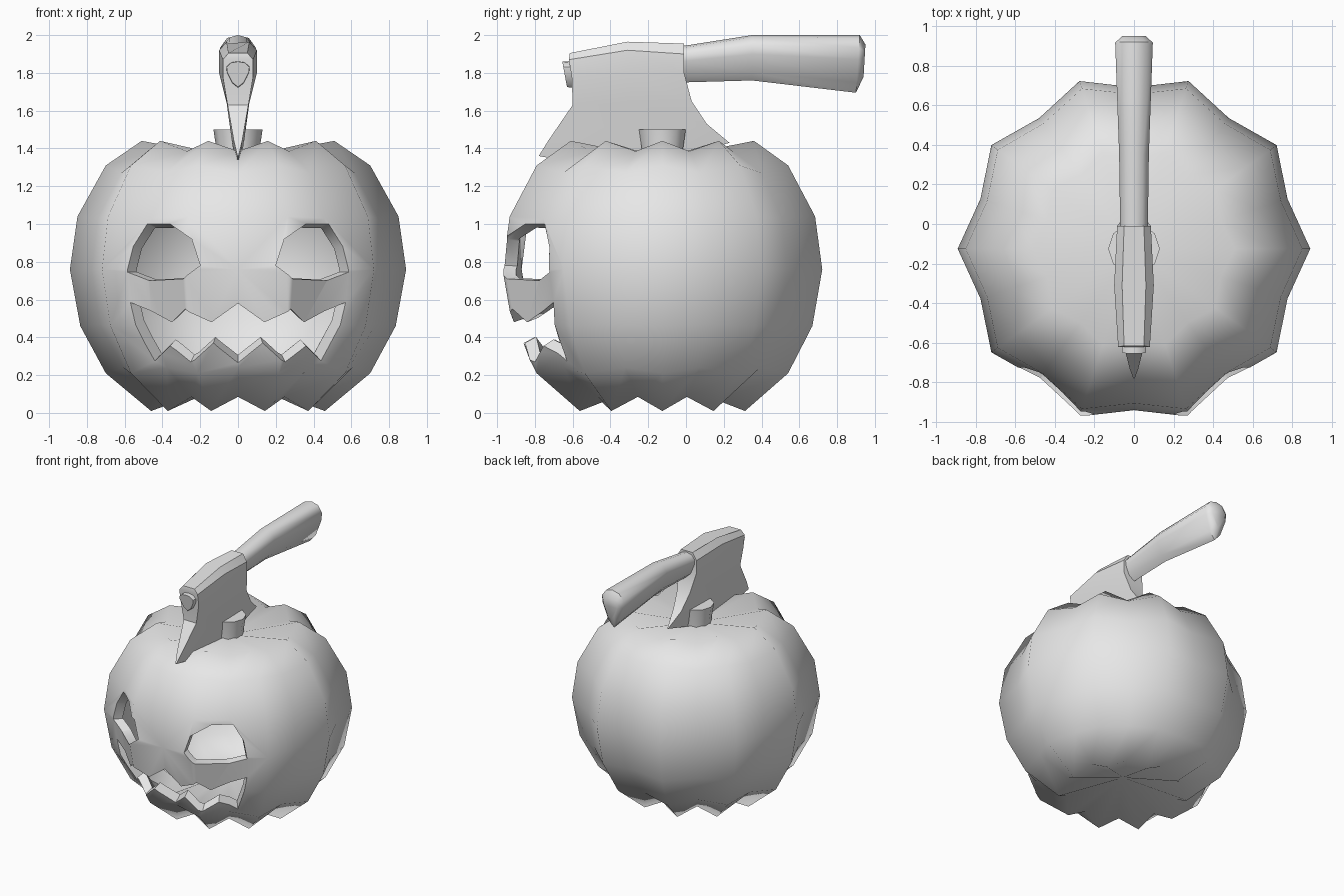
import bpy, bmesh, math
from mathutils import Vector
from mathutils.bvhtree import BVHTree

if "Cube" in bpy.data.objects:
    bpy.data.objects.remove(bpy.data.objects["Cube"])

grey = bpy.data.materials.new("plain_grey")
grey.diffuse_color = (0.8, 0.8, 0.8, 1)
grey.use_nodes = True
grey.node_tree.nodes["Principled BSDF"].inputs["Base Color"].default_value = grey.diffuse_color


def make(name, bm, angle=40):
    bmesh.ops.recalc_face_normals(bm, faces=bm.faces)
    me = bpy.data.meshes.new(name)
    bm.to_mesh(me)
    bm.free()
    ob = bpy.data.objects.new(name, me)
    bpy.context.collection.objects.link(ob)
    me.materials.append(grey)
    if angle:
        smooth(ob, angle)
    return ob


def smooth(ob, angle):
    bpy.ops.object.select_all(action='DESELECT')
    ob.select_set(True)
    bpy.context.view_layer.objects.active = ob
    bpy.ops.object.shade_smooth_by_angle(angle=math.radians(angle))


def loft(rings):
    """Closed solid through rings that have equal point counts."""
    bm = bmesh.new()
    rows = [[bm.verts.new(p) for p in ring] for ring in rings]
    n = len(rows[0])
    for a, b in zip(rows, rows[1:]):
        for i in range(n):
            j = (i + 1) % n
            bm.faces.new((a[i], a[j], b[j], b[i]))
    bm.faces.new(rows[0])
    bm.faces.new(rows[-1])
    return bm


# Pumpkin shell: ten lobes, alternating ridge and valley profiles
CY = -0.125
RIDGE = [(.46, .01), (.70, .21), (.835, .46), (.89, .76), (.85, 1.04), (.70, 1.31), (.51, 1.44)]
VALLEY = [(.42, .085), (.64, .24), (.77, .47), (.815, .76), (.78, 1.03), (.65, 1.27), (.46, 1.385)]
bm = bmesh.new()
cols = []
for k in range(20):
    a = math.radians(18 * k)
    prof = VALLEY if k % 2 else RIDGE
    cols.append([bm.verts.new((r * math.cos(a), CY + r * math.sin(a), z)) for r, z in prof])
bottom = bm.verts.new((0, CY, .18))
top = bm.verts.new((0, CY, 1.345))
for k in range(20):
    a, b = cols[k], cols[(k + 1) % 20]
    bm.faces.new((bottom, b[0], a[0]))
    bm.faces.new((top, a[-1], b[-1]))
    for i in range(6):
        bm.faces.new((a[i], b[i], b[i + 1], a[i + 1]))
bmesh.ops.recalc_face_normals(bm, faces=bm.faces)
tree = BVHTree.FromBMesh(bm)
pumpkin = make("pumpkin", bm, 0)
shell = pumpkin.modifiers.new("shell", 'SOLIDIFY')
shell.thickness = 0.07
shell.offset = -1

# Eye and mouth openings: prisms that narrow towards the pumpkin centre
CENTRE = Vector((0, CY, .76))


def opening(name, outline):
    rings = [[], []]
    for x, z in outline:
        hit = tree.ray_cast(Vector((x, -3, z)), Vector((0, 1, 0)))[0]
        d = hit - CENTRE
        for ring, y in zip(rings, (-1.15, -.55)):
            ring.append(CENTRE + d * ((y - CY) / d.y))
    ob = make(name, loft(rings), 0)
    ob.hide_render = True
    mod = pumpkin.modifiers.new(name, 'BOOLEAN')
    mod.operation = 'DIFFERENCE'
    mod.solver = 'EXACT'
    mod.object = ob
    return ob


eye = [(.2, .78), (.245, .92), (.36, 1.0), (.48, 1.0), (.555, .88), (.585, .745), (.47, .70), (.29, .71)]
lip = [(0, .58), (.14, .48), (.28, .55), (.35, .48), (.57, .585),
       (.44, .275), (.36, .355), (.25, .27), (.13, .37), (0, .265)]
mouth = lip + [(-x, z) for x, z in reversed(lip[1:-1])]
cutters = [opening("right_eye_cutter", eye),
           opening("left_eye_cutter", [(-x, z) for x, z in eye]),
           opening("mouth_cutter", mouth)]
bpy.context.view_layer.update()
carved = bpy.data.meshes.new_from_object(
    pumpkin.evaluated_get(bpy.context.evaluated_depsgraph_get()))
pumpkin.modifiers.clear()
pumpkin.data = carved
for c in cutters:
    bpy.data.objects.remove(c)
smooth(pumpkin, 60)

# Stem, flaring upwards
make("stem", loft([[(r * math.cos(i * math.pi / 5), CY + r * math.sin(i * math.pi / 5), z)
                    for i in range(10)] for r, z in ((.11, 1.33), (.115, 1.40), (.13, 1.5))]))

# Axe head: rows from top to cutting edge, each (y, z, half width) at front, middle, back
HEAD = [
    [(-.615, 1.905, .05), (-.31, 1.965, .06), (-.01, 1.955, .05)],
    [(-.62, 1.87, .08), (-.31, 1.92, .10), (-.01, 1.90, .085)],
    [(-.605, 1.78, .08), (-.31, 1.80, .10), (-.01, 1.80, .085)],
    [(-.60, 1.63, .055), (-.30, 1.64, .06), (.03, 1.65, .055)],
    [(-.73, 1.44, .022), (-.30, 1.42, .03), (.11, 1.53, .035)],
    [(-.78, 1.36, .003), (-.30, 1.27, .003), (.23, 1.43, .003)],
]
make("axe_head", loft([[(w, y, z) for y, z, w in row] + [(-w, y, z) for y, z, w in reversed(row)]
                       for row in HEAD]), 35)


# Handle: teardrop sections, (y of top, y of bottom, top z, bottom z, half width)
def teardrop(y0, y1, zt, zb, w):
    half = [(0, 0), (.6, .05), (1, .22), (.95, .42), (.5, .82), (0, 1)]
    pts = half + [(-x, t) for x, t in reversed(half[1:-1])]
    return [(x * w, y0 + (y1 - y0) * t, zt + (zb - zt) * t) for x, t in pts]


make("axe_handle", loft([teardrop(*s) for s in (
    (-.1, -.1, 1.94, 1.75, .07), (0, 0, 1.945, 1.75, .07), (.35, .35, 2.0, 1.76, .075),
    (.92, .90, 2.0, 1.695, .095), (.95, .94, 1.95, 1.78, .06))]), 50)

# Handle tip showing in front of the head
make("handle_tip", loft([teardrop(*s) for s in (
    (-.655, -.63, 1.86, 1.725, .06), (-.55, -.55, 1.865, 1.715, .065))]), 35)
